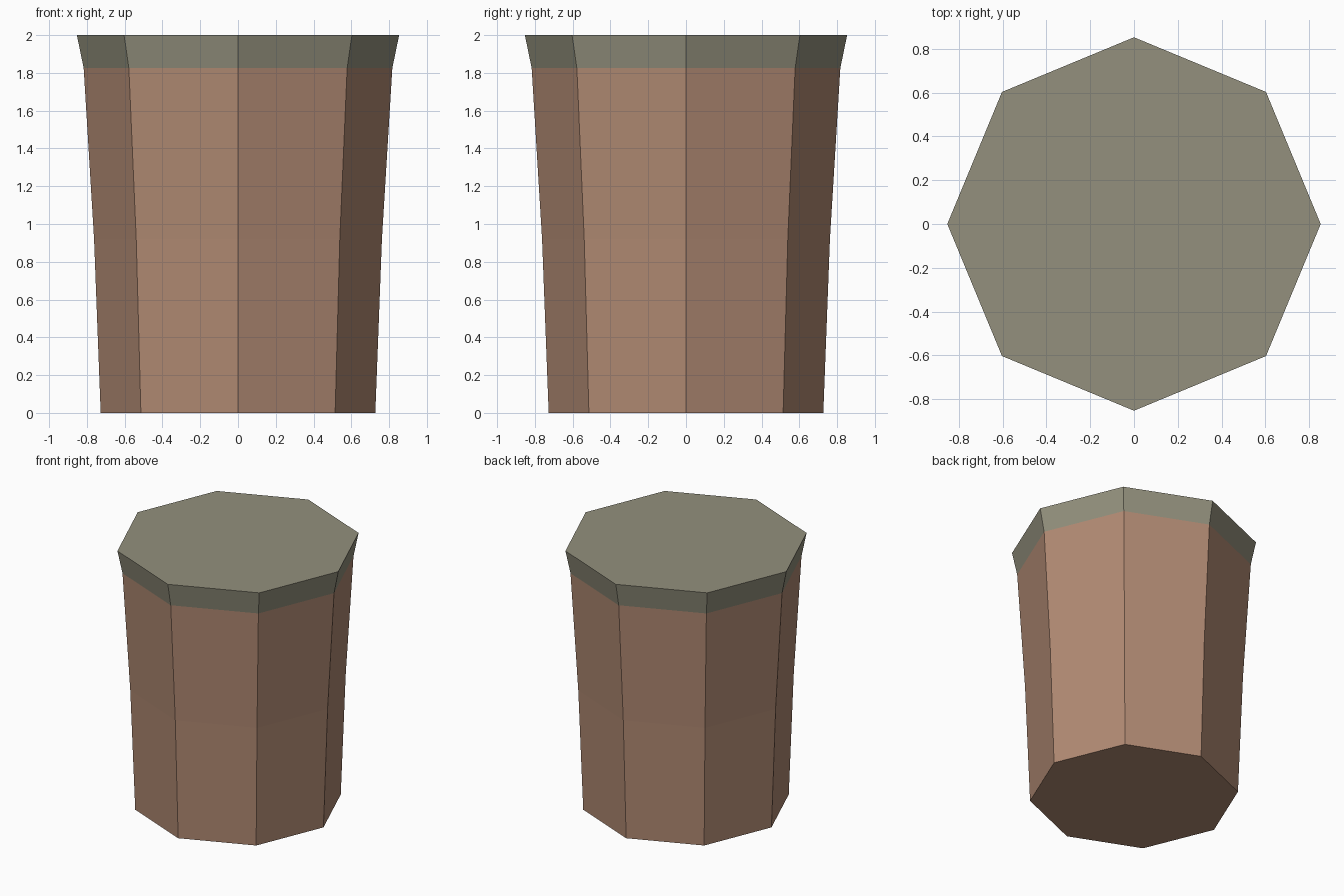
import bpy, bmesh
from math import cos, sin, tau

cube = bpy.data.objects.get("Cube")
if cube:
    bpy.data.objects.remove(cube, do_unlink=True)

SIDES = 8
# (radius, height) rings from the base to the top
PROFILE = [(0.727, 0), (0.762, 0.92), (0.817, 1.825), (0.853, 2)]
CAP_START = 1.825


def make_material(name, rgb):
    mat = bpy.data.materials.new(name)
    mat.use_nodes = True
    color = (*rgb, 1)
    mat.diffuse_color = color
    mat.node_tree.nodes["Principled BSDF"].inputs["Base Color"].default_value = color
    return mat


earth = make_material("earth brown", (0.44, 0.255, 0.172))
moss = make_material("moss grey green", (0.292, 0.279, 0.205))

# Octagonal tapered block, one closed solid
bm = bmesh.new()
rings = [[bm.verts.new((r * cos(tau * i / SIDES), r * sin(tau * i / SIDES), z))
          for i in range(SIDES)] for r, z in PROFILE]
for low, high in zip(rings, rings[1:]):
    for i in range(SIDES):
        j = (i + 1) % SIDES
        bm.faces.new((low[i], low[j], high[j], high[i]))
bm.faces.new(rings[0][::-1])
bm.faces.new(rings[-1])

# Mossy cap above the rim line, earth below
for face in bm.faces:
    face.material_index = int(face.calc_center_median().z > CAP_START)
    face.smooth = False

mesh = bpy.data.meshes.new("ground_block")
bm.to_mesh(mesh)
bm.free()
mesh.materials.append(earth)
mesh.materials.append(moss)
block = bpy.data.objects.new("ground_block", mesh)
bpy.context.collection.objects.link(block)
